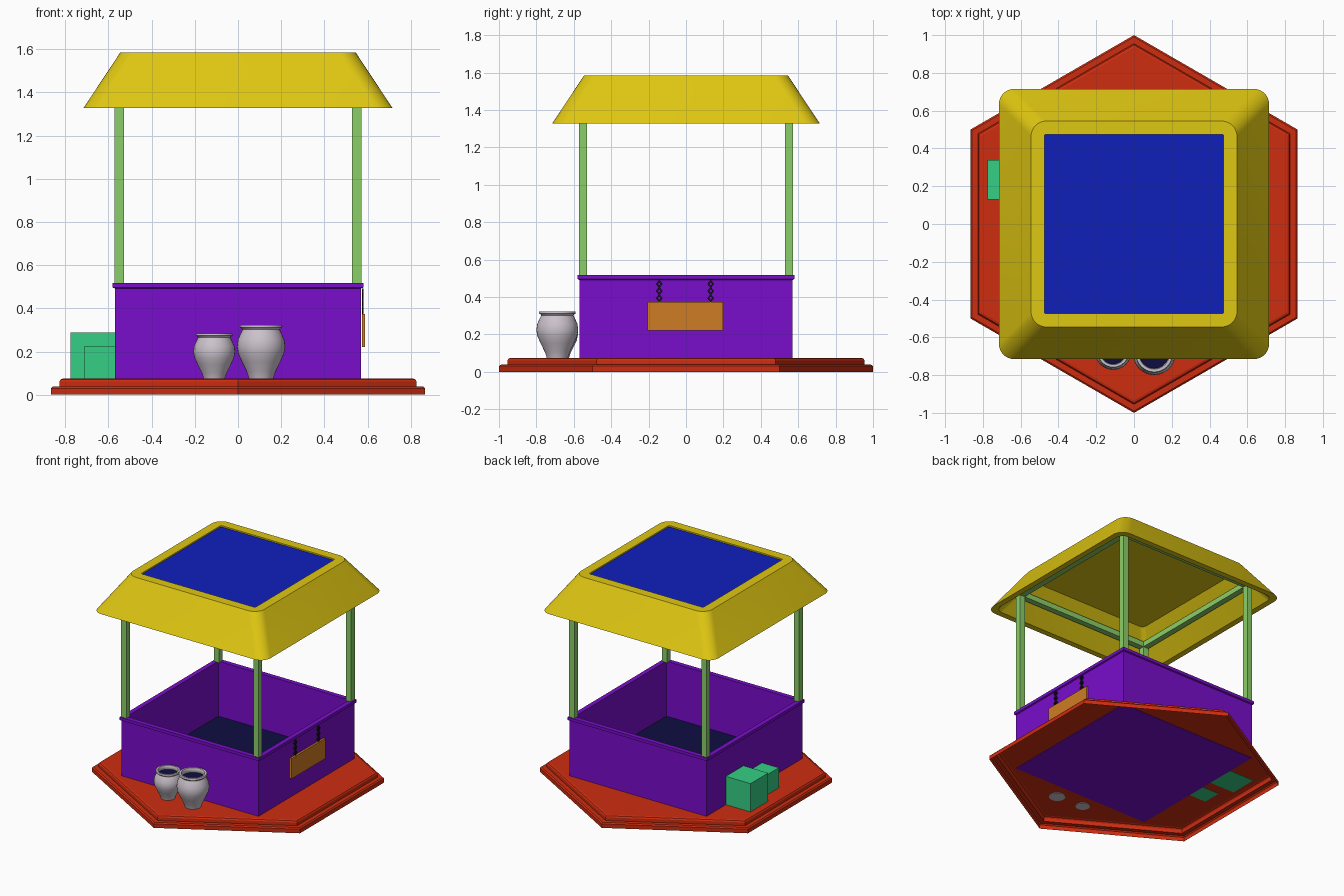
import bpy, bmesh
from math import sin, cos, pi, radians

if "Cube" in bpy.data.objects:
    bpy.data.objects.remove(bpy.data.objects["Cube"])


def mat(name, r, g, b):
    m = bpy.data.materials.new(name)
    m.diffuse_color = (r, g, b, 1)
    m.use_nodes = True
    m.node_tree.nodes["Principled BSDF"].inputs["Base Color"].default_value = m.diffuse_color
    return m


RED = mat("red", 0.62, 0.026, 0.005)
PURPLE = mat("purple", 0.19, 0.004, 0.60)
LEAF = mat("light_green", 0.26, 0.62, 0.14)
YELLOW = mat("yellow", 0.74, 0.57, 0.006)
BLUE = mat("blue", 0.005, 0.014, 0.50)
TEAL = mat("teal_green", 0.035, 0.62, 0.23)
GREY = mat("pale_grey", 0.60, 0.54, 0.60)
ORANGE = mat("orange", 0.62, 0.20, 0.018)
BLACK = mat("black", 0.008, 0.008, 0.012)
NAVY = mat("navy", 0.004, 0.004, 0.055)


def finish(bm, name, mats, smooth=None):
    bmesh.ops.recalc_face_normals(bm, faces=bm.faces)
    me = bpy.data.meshes.new(name)
    bm.to_mesh(me)
    bm.free()
    for m in mats:
        me.materials.append(m)
    if smooth:
        me.polygons.foreach_set("use_smooth", [True] * len(me.polygons))
        me.set_sharp_from_angle(angle=radians(smooth))
    ob = bpy.data.objects.new(name, me)
    bpy.context.collection.objects.link(ob)
    return ob


def loft(name, loops, mats, cap_start=False, cap_end=False, closed=False, smooth=None):
    """Skin a list of equal-length loops; the end cap takes the last material."""
    bm = bmesh.new()
    rings = [[bm.verts.new(p) for p in l] for l in loops]
    pairs = list(zip(rings, rings[1:]))
    if closed:
        pairs.append((rings[-1], rings[0]))
    n = len(rings[0])
    for a, b in pairs:
        for i in range(n):
            j = (i + 1) % n
            bm.faces.new((a[i], a[j], b[j], b[i]))
    if cap_start:
        bm.faces.new(rings[0][::-1])
    if cap_end:
        bm.faces.new(rings[-1]).material_index = len(mats) - 1
    return finish(bm, name, mats, smooth)


def ngon(n, r, z, turn=0.0, cx=0.0, cy=0.0):
    return [(cx + r * cos(turn + 2 * pi * i / n), cy + r * sin(turn + 2 * pi * i / n), z)
            for i in range(n)]


def square(h, z, r=0.0, seg=0):
    """Square loop of half-width h with corners rounded to radius r."""
    pts = []
    for k, (sx, sy) in enumerate(((1, 1), (-1, 1), (-1, -1), (1, -1))):
        for s in range(seg + 1):
            a = k * pi / 2 + (s / seg if seg else 0.5) * pi / 2
            pts.append((sx * (h - r) + r * cos(a), sy * (h - r) + r * sin(a), z))
    return pts


def box(name, lo, hi, m):
    bm = bmesh.new()
    bmesh.ops.create_cube(bm, size=1)
    for v in bm.verts:
        v.co = [(a + b) / 2 + c * (b - a) for a, b, c in zip(lo, hi, v.co)]
    return finish(bm, name, [m])


# stepped hexagonal base, open underneath
base = [(1, 0), (1, .03), (.99, .038), (.955, .038), (.955, .062), (.948, .071), (.935, .075)]
loft("hexagon_base", [ngon(6, r, z, pi / 2) for r, z in base], [RED], cap_end=True)

# square basin with rim and dark floor
basin = [(.57, .072), (.57, .492), (.58, .496), (.58, .518), (.545, .518), (.545, .105)]
loft("basin", [square(h, z) for h, z in basin], [PURPLE, NAVY], cap_start=True, cap_end=True)

# posts and the beams joining them under the roof
P, W = 0.55, 0.0215
for sx, fx in ((-1, "left"), (1, "right")):
    for sy, fy in ((-1, "front"), (1, "back")):
        box(f"{fy}_{fx}_post", (sx * P - W, sy * P - W, .515), (sx * P + W, sy * P + W, 1.46), LEAF)
    box(f"{fx}_beam", (sx * P - W, -P + W, 1.42), (sx * P + W, P - W, 1.46), LEAF)
for sy, fy in ((-1, "front"), (1, "back")):
    box(f"{fy}_beam", (-P + W, sy * P - W, 1.42), (P - W, sy * P + W, 1.46), LEAF)

# hollow roof with a blue panel set in the top
roof = [(.672, 1.328, .06), (.715, 1.328, .08), (.545, 1.585, .08), (.475, 1.585, .012),
        (.475, 1.575, .012)]
loft("roof", [square(h, z, r, 8) for h, z, r in roof], [YELLOW, BLUE], cap_end=True, smooth=30)
lining = [(.672, 1.328, .06), (.50, 1.545, .03)]
loft("roof_lining", [square(h, z, r, 8) for h, z, r in lining], [YELLOW], cap_end=True, smooth=30)

# pots: unit profile (radius, height), water as the end cap
pot = [(.50, 0), (.53, .05), (.60, .14), (.80, .32), (.95, .47), (1, .60), (.96, .73),
       (.84, .85), (.77, .91), (.80, .935), (.87, .95), (.88, .975), (.85, 1), (.72, 1),
       (.68, .96), (.68, .91), (.72, .86)]
for name, cx, cy, r, h in (("small_pot", -.11, -.675, .097, .212), ("large_pot", .107, -.688, .112, .252)):
    loft(name, [ngon(32, a * r, .072 + b * h, 0, cx, cy) for a, b in pot],
         [GREY, NAVY], cap_start=True, cap_end=True, smooth=40)

# crates on the left
box("large_crate", (-.775, .13, .073), (-.568, .34, .288), TEAL)
box("small_crate", (-.71, -.09, .073), (-.568, .05, .226), TEAL)

# hanging sign with two chains of diamond links
box("sign", (.574, -.205, .222), (.589, .197, .374), ORANGE)
for name, cy in (("front_chain", -.143), ("back_chain", .132)):
    for k in range(3):
        cz = .394 + .038 * k

        def link(r, x):
            return [(x, cy + y * .85, cz + z) for y, z, _ in ngon(4, r, 0)]
        loft(f"{name}_link_{k + 1}", [link(.022, .573), link(.022, .582), link(.009, .582), link(.009, .573)],
             [BLACK], closed=True)
